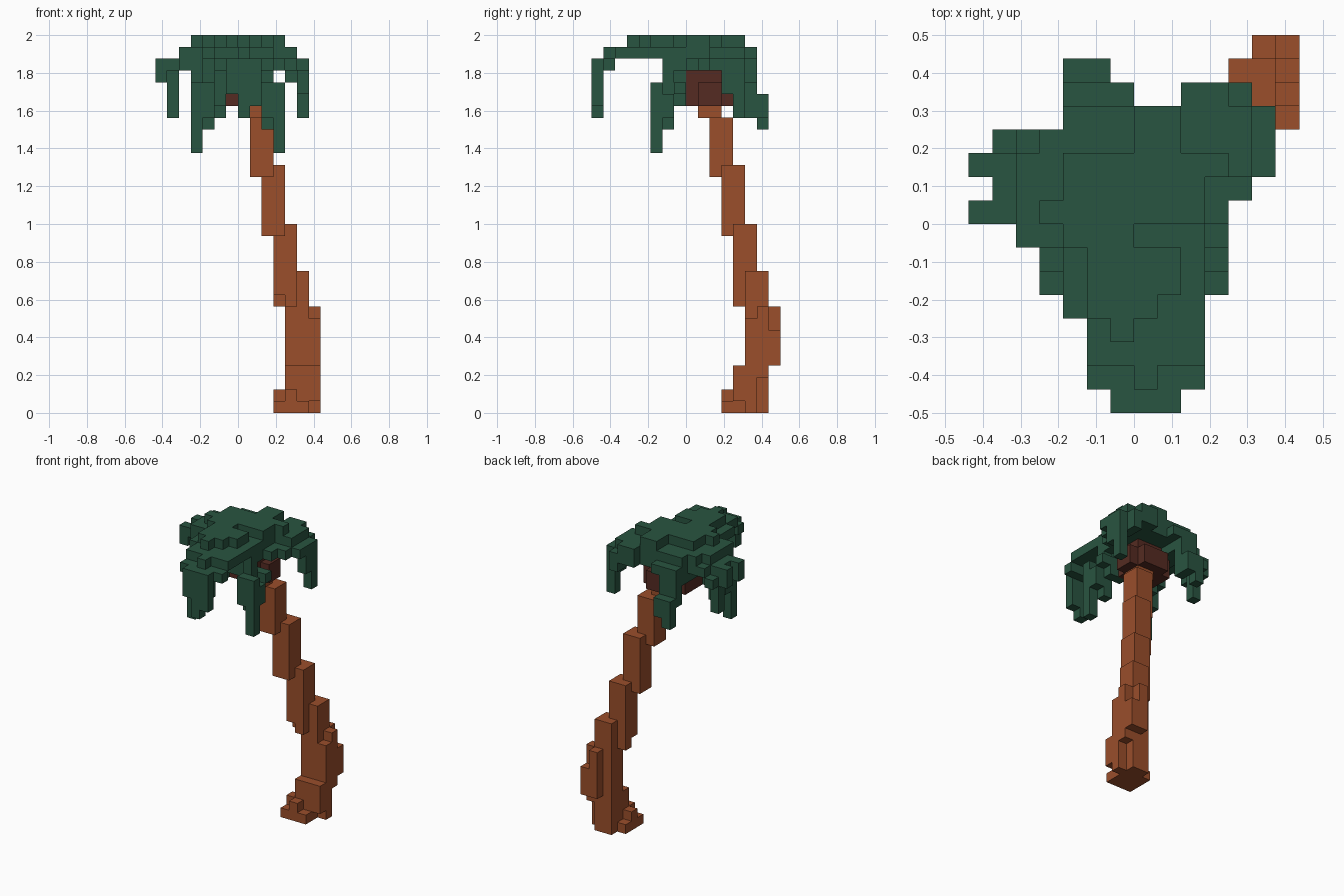
import bpy
import bmesh
import math
from mathutils import Vector

if "Cube" in bpy.data.objects:
    bpy.data.objects.remove(bpy.data.objects["Cube"], do_unlink=True)

V = 1 / 16  # block size


def material(name, rgb):
    m = bpy.data.materials.new(name)
    m.use_nodes = True
    col = (*rgb, 1)
    m.diffuse_color = col
    bsdf = m.node_tree.nodes["Principled BSDF"]
    bsdf.inputs["Base Color"].default_value = col
    bsdf.inputs["Roughness"].default_value = 0.9
    return m


def box(x0, x1, y0, y1, z0, z1):
    """Cells filled by a box, in block units."""
    return {(x, y, z) for x in range(x0, x1) for y in range(y0, y1) for z in range(z0, z1)}


def column(x, y, z0, z1):
    return box(x, x + 1, y, y + 1, z0, z1)


def layer(z, *rects):
    """One layer of cells made of rectangles (x0, x1, y0, y1)."""
    return set().union(*(box(*r, z, z + 1) for r in rects))


def build(name, cells, mat):
    """Turn cells into one mesh made of their exposed sides."""
    bm = bmesh.new()
    for c in cells:
        for axis in range(3):
            for s in (-1, 1):
                n = list(c)
                n[axis] += s
                if tuple(n) in cells:
                    continue
                u, w = (axis + 1) % 3, (axis + 2) % 3
                verts = []
                for du, dw in [(0, 0), (1, 0), (1, 1), (0, 1)][::s]:
                    p = Vector(c)
                    p[axis] += s > 0
                    p[u] += du
                    p[w] += dw
                    verts.append(bm.verts.new(p * V))
                bm.faces.new(verts)
    bmesh.ops.remove_doubles(bm, verts=bm.verts[:], dist=V / 10)
    # merge flat neighbouring sides into larger faces
    bmesh.ops.dissolve_limit(bm, angle_limit=math.radians(1), verts=bm.verts[:], edges=bm.edges[:])
    me = bpy.data.meshes.new(name)
    bm.to_mesh(me)
    bm.free()
    me.materials.append(mat)
    bpy.context.collection.objects.link(bpy.data.objects.new(name, me))


bark = material("bark_brown", (0.325, 0.077, 0.024))
nut = material("dark_brown", (0.090, 0.024, 0.016))
leaf = material("palm_green", (0.022, 0.089, 0.052))

# Root and thick foot of the trunk, with notched corners
root = box(3, 6, 3, 7, 0, 1) | column(6, 5, 0, 1) | column(3, 4, 1, 2) | column(4, 3, 1, 2)
root |= box(4, 7, 4, 7, 1, 4) | box(4, 7, 5, 7, 4, 8)
root |= box(5, 7, 7, 8, 4, 7) | column(5, 7, 7, 9) | column(6, 6, 8, 9)
root -= column(3, 6, 0, 1) | column(6, 6, 0, 3)
build("root", root, bark)

# Leaning trunk: every segment steps one block towards the crown
trunk = set()
for i, (z0, z1) in enumerate([(8, 12), (9, 16), (15, 21), (20, 25), (25, 26)]):
    trunk |= box(4 - i, 6 - i, 5 - i, 7 - i, z0, z1)
build("trunk", trunk - column(3, 4, 9, 10), bark)

# Cluster of nuts under the crown
nuts = box(-1, 2, 0, 3, 26, 29) | box(2, 3, 1, 3, 26, 28)
nuts |= box(-2, -1, 0, 3, 26, 28) | box(-1, 2, 3, 4, 26, 28)
build("coconuts", nuts, nut)

# Canopy: three flat layers, highest first
crown = layer(31, (-3, 3, 0, 3), (-3, 0, -1, 0), (-2, 2, -3, -1), (-2, 1, -4, -3),
              (-1, 0, -5, -4), (0, 2, 3, 5), (3, 4, 2, 3), (-4, -3, 0, 1))
crown |= layer(30, (-5, 3, -1, 3), (-4, 5, 2, 4), (-3, 5, 4, 5), (-3, 3, -4, -1),
               (-2, 3, -6, -4), (0, 1, -7, -6), (2, 4, 5, 6))
crown |= layer(29, (-6, 4, 0, 3), (-5, 4, 3, 4), (4, 5, 1, 5), (5, 6, 2, 5), (-3, 3, -1, 0),
               (-3, 0, 4, 6), (2, 5, 4, 6), (0, 2, 4, 5), (-2, 3, -7, -6), (-1, 2, -8, -7))
build("crown", crown, leaf)

# Drooping front tip, lowest in the middle
build("front_frond", column(-1, -8, 27, 29) | column(0, -8, 25, 29) | column(1, -8, 26, 29), leaf)

# Side fronds
right = column(-6, 2, 25, 29) | column(-6, 3, 28, 29)
build("right_frond", right | column(-7, 0, 28, 30) | column(-7, 2, 28, 30), leaf)
build("left_frond", column(5, 4, 25, 29) | column(5, 3, 27, 29) | box(4, 5, 4, 6, 28, 29), leaf)

# Back frond and the leaves beside the nuts
back = box(-3, -1, 0, 5, 28, 29) | column(-3, 5, 26, 29) | column(-2, 5, 25, 29)
back |= box(-3, -1, 6, 7, 25, 27) | column(-3, 6, 24, 25)
build("back_frond", back, leaf)

# Mirrored front corner fronds, stepping outwards and down
diagonal = column(0, -1, 27, 29) | column(2, -3, 25, 28)
for i in range(3):
    diagonal |= column(i + 1, -1 - i, 26 - 2 * i, 28 if i == 2 else 30)
for i in range(2):
    diagonal |= column(i + 2, -1 - i, 26 - i, 28 - i)
build("left_front_frond", diagonal | column(3, -1, 27, 28), leaf)
mirrored = diagonal | column(3, -1, 27, 30) | column(4, -1, 29, 30)
build("right_front_frond", {(-1 - x, y, z) for x, y, z in mirrored}, leaf)
